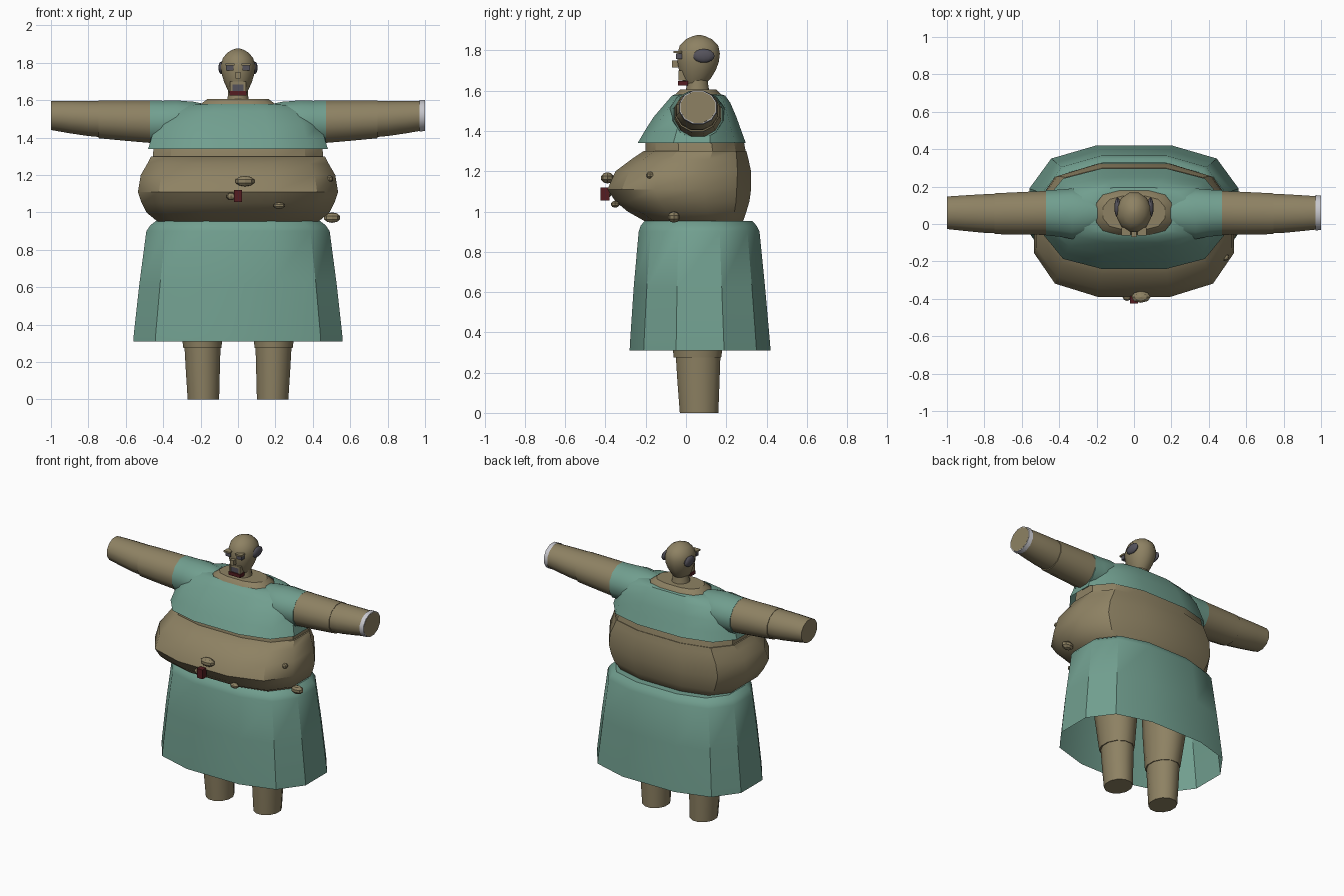
import bpy, bmesh, math
from mathutils import Vector

if "Cube" in bpy.data.objects:
    bpy.data.objects.remove(bpy.data.objects["Cube"])


def material(name, rgb):
    m = bpy.data.materials.new(name)
    m.diffuse_color = (*rgb, 1)
    m.use_nodes = True
    m.node_tree.nodes["Principled BSDF"].inputs["Base Color"].default_value = m.diffuse_color
    return m


SKIN = material("olive skin", (0.27, 0.222, 0.125))
CLOTH = material("teal cloth", (0.165, 0.345, 0.275))
DARK = material("dark grey", (0.09, 0.085, 0.105))
RED = material("dark red", (0.09, 0.012, 0.015))
PALE = material("pale grey", (0.58, 0.58, 0.62))


def finish(name, bm, mat, smooth=True):
    bmesh.ops.recalc_face_normals(bm, faces=bm.faces[:])
    me = bpy.data.meshes.new(name)
    bm.to_mesh(me)
    bm.free()
    ob = bpy.data.objects.new(name, me)
    bpy.context.collection.objects.link(ob)
    me.materials.append(mat)
    if smooth:
        bpy.ops.object.select_all(action='DESELECT')
        ob.select_set(True)
        bpy.context.view_layer.objects.active = ob
        bpy.ops.object.shade_smooth_by_angle(angle=math.radians(35))
    return ob


def loft(name, rings, mat, bottom=True, top=True):
    """Join rings of points into a tube, with optional end caps."""
    bm = bmesh.new()
    loops = [[bm.verts.new(p) for p in r] for r in rings]
    for a, b in zip(loops, loops[1:]):
        for i in range(len(a)):
            j = (i + 1) % len(a)
            bm.faces.new((a[i], a[j], b[j], b[i]))
    if bottom:
        bm.faces.new(loops[0])
    if top:
        bm.faces.new(loops[-1])
    return finish(name, bm, mat)


# Twelve-sided rounded outline used by all trunk parts
QUARTER = [(1, .34), (.79, .8), (.36, 1)]
OUTLINE = (QUARTER + [(-x, y) for x, y in QUARTER[::-1]]
           + [(-x, -y) for x, y in QUARTER] + [(x, -y) for x, y in QUARTER[::-1]])


def trunk_ring(z, hx, front, back):
    mid, hy = (front + back) / 2, (back - front) / 2
    return [(x * hx, mid + y * hy, z) for x, y in OUTLINE]


def trunk(name, rows, mat, **caps):
    return loft(name, [trunk_ring(*r) for r in rows], mat, **caps)


def oval(centre, ra, rb, axis, n=12):
    """Ring around the x or z axis."""
    pts = []
    for i in range(n):
        t = math.tau * (i + .5) / n
        a, b = ra * math.cos(t), rb * math.sin(t)
        pts.append(Vector(centre) + Vector((a, b, 0) if axis == 'z' else (0, a, b)))
    return pts


def box(name, lo, hi, mat):
    bm = bmesh.new()
    bmesh.ops.create_cube(bm, size=1)
    for v in bm.verts:
        v.co = [(l + h) / 2 + c * (h - l) for c, l, h in zip(v.co, lo, hi)]
    return finish(name, bm, mat, False)


def ball(name, centre, radii, mat, u=8, v=5, smooth=False):
    bm = bmesh.new()
    bmesh.ops.create_uvsphere(bm, u_segments=u, v_segments=v, radius=1)
    for p in bm.verts:
        p.co = [c + q * r for c, q, r in zip(centre, p.co, radii)]
    return finish(name, bm, mat, smooth)


# Trunk: belly, chest and neckline
trunk("belly", [(.935, .40, -.17, .26), (.955, .435, -.21, .285), (1.0, .49, -.29, .30),
                (1.05, .515, -.35, .315), (1.11, .535, -.39, .323), (1.2, .52, -.35, .323),
                (1.26, .485, -.27, .31), (1.3, .465, -.21, .30)], SKIN)
trunk("chest", [(1.25, .46, -.20, .305), (1.36, .45, -.20, .285), (1.48, .41, -.13, .24)], SKIN)
trunk("neckline", [(1.54, .235, -.07, .19), (1.575, .205, -.06, .18), (1.605, .165, -.03, .15)], SKIN)

# Clothes: open skirt and short top
trunk("skirt", [(.31, .56, -.28, .42), (.35, .557, -.278, .417), (.62, .527, -.26, .393),
                (.90, .49, -.235, .365), (.93, .47, -.225, .35), (.953, .44, -.205, .33)],
      CLOTH, bottom=False)
trunk("shirt", [(1.34, .48, -.24, .297), (1.40, .462, -.205, .275), (1.47, .44, -.16, .25),
                (1.54, .38, -.10, .22), (1.575, .30, -.07, .195), (1.58, .21, -.06, .18)],
      CLOTH, bottom=False, top=False)


# Arms, sleeves and legs
def limb(name, rows, mat, axis, side, **caps):
    rings = []
    for c, ra, rb in rows:
        rings.append(oval((c[0] * side, c[1], c[2]), ra, rb, axis))
    return loft(name, rings, mat, **caps)


for side, tag in ((1, "left"), (-1, "right")):
    limb(tag + "_sleeve", [((.17, .06, 1.52), .08, .06), ((.24, .055, 1.50), .12, .095),
                           ((.33, .055, 1.485), .14, .118), ((.40, .058, 1.48), .13, .121),
                           ((.47, .06, 1.48), .125, .122)], CLOTH, 'x', side)
    limb(tag + "_upper_arm", [((.44, .06, 1.483), .122, .118), ((.60, .057, 1.49), .118, .111),
                              ((.745, .055, 1.497), .113, .104)], SKIN, 'x', side)
    limb(tag + "_forearm", [((.72, .055, 1.498), .109, .1), ((.80, .056, 1.502), .107, .097),
                            ((.90, .058, 1.51), .099, .09), ((1.0, .06, 1.518), .09, .08)],
         SKIN, 'x', side)
    limb(tag + "_thigh", [((.19, .057, .275), .106, .122), ((.2, .06, .5), .125, .15),
                          ((.215, .06, .93), .15, .18)], SKIN, 'z', side)
    limb(tag + "_shin", [((.185, .065, 0), .087, .099), ((.188, .062, .15), .094, .108),
                         ((.19, .06, .29), .1, .115)], SKIN, 'z', side)

limb("wristband", [((.97, .06, 1.516), .098, .088), ((.999, .06, 1.518), .095, .085)],
     PALE, 'x', 1, bottom=False)
limb("wristband_inner_end", [((.9985, .06, 1.518), .089, .079), ((1.0, .06, 1.518), .089, .079)],
     SKIN, 'x', 1)

# Neck and head
loft("neck", [oval((0, .057, z), r, r, 'z') for z, r in ((1.59, .062), (1.63, .055), (1.68, .053))], SKIN)
HEAD = [(1.635, .045, -.01, .10), (1.66, .06, -.025, .125), (1.70, .078, -.038, .15),
        (1.74, .09, -.045, .166), (1.785, .095, -.046, .172), (1.825, .084, -.034, .163),
        (1.855, .058, -.003, .132), (1.87, .03, .03, .098), (1.876, .01, .054, .076)]
loft("head", [oval((0, (f + b) / 2, z), h, (b - f) / 2, 'z') for z, h, f, b in HEAD], SKIN)

# Face
for s, tag in ((1, "left"), (-1, "right")):
    ball(tag + "_ear", (.088 * s, .088, 1.773), (.017, .054, .034), DARK, 12, 8, True)
    x0, x1 = sorted((.024 * s, .064 * s))
    box(tag + "_eye", (x0, -.05, 1.758), (x1, -.02, 1.785), DARK)
    box(tag + "_brow", (x0 - .004, -.062, 1.786), (x1 + .004, -.02, 1.797), SKIN)
    x0, x1 = sorted((.03 * s, .042 * s))
    box(tag + "_moustache", (x0, -.038, 1.65), (x1, 0, 1.70), SKIN)
box("nose", (-.013, -.07, 1.715), (.013, -.03, 1.75), SKIN)
box("upper_lip", (-.042, -.036, 1.685), (.042, 0, 1.70), SKIN)
box("mouth", (-.03, -.034, 1.65), (.03, .01, 1.685), DARK)
box("lower_lip", (-.045, -.04, 1.625), (.045, .01, 1.649), RED)

# Belly details
box("navel_patch", (-.022, -.425, 1.055), (.022, -.38, 1.12), RED)
LUMPS = [((.037, -.39, 1.167), (.054, .033, .028)), ((.22, -.352, 1.036), (.033, .022, .017)),
         ((.503, -.06, .972), (.045, .03, .028)), ((.488, -.178, 1.18), (.022, .02, .018)),
         ((-.037, -.392, 1.085), (.025, .02, .02))]
for i, (c, r) in enumerate(LUMPS):
    ball(f"wart_{i + 1}", c, r, SKIN)
